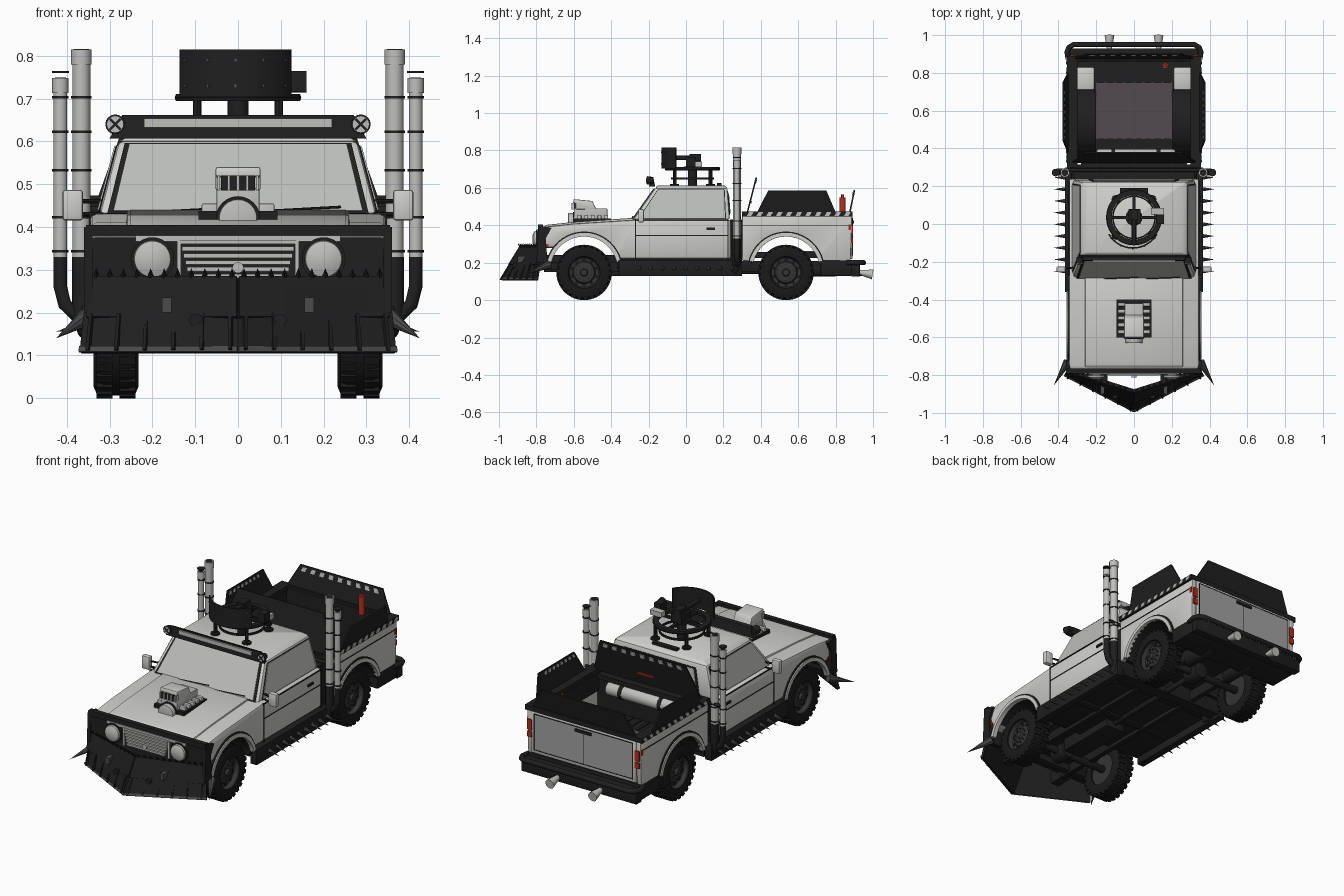
import bpy, bmesh, math
from mathutils import Vector as V, Matrix as M

if "Cube" in bpy.data.objects:
    bpy.data.objects.remove(bpy.data.objects["Cube"])

def mat(name, r, g, b):
    m = bpy.data.materials.new(name)
    m.diffuse_color = (r, g, b, 1)
    m.use_nodes = True
    m.node_tree.nodes["Principled BSDF"].inputs["Base Color"].default_value = m.diffuse_color
    return m
WHITE = mat("body_white", .62, .62, .60)
GLASS = mat("pale_glass", .50, .51, .49)
STEEL = mat("light_steel", .52, .52, .51)
GREY = mat("tailgate_grey", .36, .36, .36)
BLACK = mat("black_paint", .014, .014, .014)
TYRE = mat("tyre_black", .010, .010, .010)
RIM = mat("rim_grey", .035, .035, .035)
DARK = mat("dark_steel", .07, .07, .07)
MAUVE = mat("floor_mauve", .085, .07, .08)
RED = mat("red", .45, .03, .012)

def finish(name, bm, m, bevel=0):
    bmesh.ops.remove_doubles(bm, verts=bm.verts, dist=1e-5)
    bmesh.ops.recalc_face_normals(bm, faces=bm.faces)
    me = bpy.data.meshes.new(name)
    bm.to_mesh(me); bm.free()
    me.materials.append(m)
    o = bpy.data.objects.new(name, me)
    bpy.context.collection.objects.link(o)
    bpy.ops.object.select_all(action='DESELECT')
    o.select_set(True)
    bpy.context.view_layer.objects.active = o
    if bevel:
        b = o.modifiers.new("bevel", 'BEVEL')
        b.width, b.segments, b.limit_method, b.angle_limit = bevel, 2, 'ANGLE', math.radians(40)
        bpy.ops.object.convert(target='MESH')
    bpy.ops.object.shade_smooth_by_angle(angle=math.radians(32))

def make(name, m, fn, bevel=0):
    bm = bmesh.new(); fn(bm); finish(name, bm, m, bevel)

def box(bm, x0, x1, y0, y1, z0, z1, mx=M()):
    c = M.Translation(((x0+x1)/2, (y0+y1)/2, (z0+z1)/2))
    bmesh.ops.create_cube(bm, size=1, matrix=mx @ c @ M.Diagonal((abs(x1-x0), abs(y1-y0), abs(z1-z0), 1)))
def box2(bm, x0, x1, *r):            # mirrored pair
    box(bm, x0, x1, *r); box(bm, -x1, -x0, *r)
def cone(bm, p, q, r1, r2=None, n=16):
    p, q = V(p), V(q); d = q-p
    mx = M.Translation((p+q)/2) @ d.to_track_quat('Z', 'Y').to_matrix().to_4x4()
    bmesh.ops.create_cone(bm, cap_ends=True, segments=n, radius1=r1, radius2=r1 if r2 is None else r2, depth=d.length, matrix=mx)
def solid(bm, a, b):                 # join two matching outlines
    a = [bm.verts.new(p) for p in a]; b = [bm.verts.new(p) for p in b]
    bm.faces.new(a); bm.faces.new(b[::-1])
    for i in range(len(a)):
        j = (i+1) % len(a); bm.faces.new((a[j], a[i], b[i], b[j]))
def prism(bm, pts, x0, x1):
    solid(bm, [(x0, y, z) for y, z in pts], [(x1, y, z) for y, z in pts])
def slab(bm, c, t):
    c = [V(p) for p in c]; n = (c[1]-c[0]).cross(c[3]-c[0]).normalized()*t
    solid(bm, c, [p+n for p in c])
def on(c, u0, u1, v0, v1):           # sub-rectangle of a four-cornered face
    c = [V(p) for p in c]
    f = lambda u, v: c[0].lerp(c[1], u).lerp(c[3].lerp(c[2], u), v)
    return [f(u0, v0), f(u1, v0), f(u1, v1), f(u0, v1)]
def mir(c, s): return [(s*x, y, z) for x, y, z in c]
def lathe(bm, prof, mx, n=32, a0=0, a1=2*math.pi):
    full = a1-a0 > 6.28
    rings = [[bm.verts.new(mx @ V((r*math.cos(a), r*math.sin(a), h))) for r, h in prof]
             for a in [a0+(a1-a0)*i/n for i in range(n if full else n+1)]]
    for i in range(n):
        A, B = rings[i], rings[(i+1) % len(rings)]
        for k in range(len(prof)):
            j = (k+1) % len(prof); bm.faces.new((A[k], A[j], B[j], B[k]))
    if not full: bm.faces.new(rings[0]); bm.faces.new(rings[-1])
def arc(cy, R, a0, a1, n=18):
    return [(cy+R*math.cos(math.radians(a0+(a1-a0)*i/n)), .16+R*math.sin(math.radians(a0+(a1-a0)*i/n))) for i in range(n+1)]
def tube(name, pts, r, m):
    cu = bpy.data.curves.new(name, 'CURVE'); cu.dimensions = '3D'
    cu.bevel_depth, cu.bevel_resolution, cu.use_fill_caps = r, 3, True
    sp = cu.splines.new('POLY'); sp.points.add(len(pts)-1)
    for p, q in zip(sp.points, pts): p.co = (*q, 1)
    cu.materials.append(m)
    o = bpy.data.objects.new(name, cu); bpy.context.collection.objects.link(o)
    bpy.ops.object.select_all(action='DESELECT'); o.select_set(True)
    bpy.context.view_layer.objects.active = o
    bpy.ops.object.convert(target='MESH'); bpy.ops.object.shade_smooth_by_angle(angle=.7)
S = (1, -1); FY, RY = -.545, .535

# Front body with hood, doors and wheel arches
body = [(.24, .22)] + arc(FY, .185, 19, 140) + [(-.77, .28), (-.785, .30), (-.785, .365), (-.765, .392), (-.6, .41), (-.28, .43), (.24, .43)]
make("front_body", WHITE, lambda b: prism(b, body, -.345, .345), .014)
make("hood_panel", WHITE, lambda b: prism(b, [(-.77, .38), (-.75, .402), (-.6, .418), (-.28, .44), (-.28, .4)], -.26, .26), .008)
# Cab
lo = [(-.325, -.285, .43), (.325, -.285, .43), (.325, .235, .43), (-.325, .235, .43)]
hi = [(-.28, -.165, .6), (.28, -.165, .6), (.28, .222, .6), (-.28, .222, .6)]
make("cab", WHITE, lambda b: solid(b, lo, hi), .012)
make("roof", WHITE, lambda b: solid(b, hi, [(x*.9, y*.93, .613) for x, y, z in hi]), .006)
shield = [lo[0], lo[1], hi[1], hi[0]]; side = [lo[1], lo[2], hi[2], hi[1]]; rear = [lo[2], lo[3], hi[3], hi[2]]
def frames(b):
    slab(b, on(shield, .03, .97, .0, .97), .003); slab(b, on(rear, .12, .88, .15, .85), .003)
    for s in S: slab(b, mir(on(side, .05, .96, .03, .94), s), .003*s)
def panes(b):
    slab(b, on(shield, .05, .95, .03, .95), .006); slab(b, on(rear, .14, .86, .19, .81), .006)
    for s in S: slab(b, mir(on(side, .06, .95, .05, .92), s), .006*s)
make("window_frames", BLACK, frames)
make("window_glass", GLASS, panes)
def wipers(b):
    for x in (-.16, .06): cone(b, (x, -.29, .437), (x+.18, -.283, .447), .003, n=6)
make("wipers", BLACK, wipers)
def seams(b):
    for y in (-.27, .225): box2(b, .34, .348, y-.003, y+.003, .22, .43)
    for z in (.345, .425): box2(b, .34, .348, -.27, .225, z-.002, z+.002)
    box2(b, .34, .353, .11, .155, .375, .387)
make("door_seams_and_handles", BLACK, seams)

# Pickup bed
bed = [(.30, .21)] + arc(RY, .185, 164, 16) + [(.88, .21), (.888, .45), (.30, .45)]
def bed_sides(b):
    for s in S: prism(b, bed, s*.318, s*.345)
    box(b, -.32, .32, .872, .89, .22, .45)
make("bed_sides_and_tailgate", WHITE, bed_sides, .005)
make("tailgate_panel", GREY, lambda b: box(b, -.3, .3, .887, .8915, .24, .436))
def bed_inner(b):
    box(b, -.32, .32, .30, .315, .22, .46); box(b, -.31, .31, .86, .872, .22, .46)
    box(b, -.21, .21, .30, .87, .225, .25); box2(b, .2, .32, .72, .87, .225, .25)
    box2(b, .308, .318, .30, .87, .345, .45)
    box(b, -.32, .32, .235, .30, .14, .43)
    for s in S:
        prism(b, arc(RY, .18, 10, 170)+arc(RY, .192, 170, 10), s*.2, s*.343)
    prism(b, arc(FY, .181, 10, 142)+arc(FY, .1845, 142, 10), -.343, .343)
    for i in range(9): box(b, -.2+.05*i-.008, -.2+.05*i+.008, .32, .86, .25, .256)
make("bed_liner", BLACK, bed_inner)
make("bed_floor_plate", MAUVE, lambda b: box(b, -.2, .2, .45, .75, .255, .262))
make("bed_boxes", WHITE, lambda b: box2(b, .21, .306, .71, .83, .25, .40), .008)
make("gas_tank", STEEL, lambda b: cone(b, (-.2, .36, .40), (.22, .36, .40), .036, n=24), .012)
make("tank_straps", BLACK, lambda b: [cone(b, (x-.01, .36, .40), (x+.01, .36, .40), .039, n=24) for x in (-.11, .13)])
# Bed rails and outward leaning armour panels
side_p = [(.345, .38, .47), (.345, .80, .47), (.37, .75, .587), (.37, .44, .587)]
front_p = [(.33, .33, .46), (-.33, .33, .46), (-.26, .38, .655), (.26, .38, .655)]
tail_p = [(-.32, .87, .46), (.32, .87, .46), (.25, .897, .59), (-.25, .897, .59)]
def armour(b):
    box2(b, .30, .356, .30, .89, .447, .474); box(b, -.33, .33, .862, .89, .447, .474)
    for s in S: slab(b, mir(side_p, s), .008*s)
    slab(b, front_p, -.008); slab(b, tail_p, -.008)
    box(b, -.28, .28, .315, .37, .437, .462)
make("bed_armour", BLACK, armour)
def stripes(b):
    for i in range(11):
        y = .325+.052*i
        for s in S: slab(b, mir([(.356, y, .45), (.356, y+.024, .45), (.356, y+.036, .471), (.356, y+.012, .471)], s), .003*s)
    for i in range(9):
        u = .05+.105*i
        slab(b, on(front_p, u, u+.05, .84, .95), .003)
        slab(b, on(tail_p, u, u+.05, .76, .93), .003)
        if i < 8:
            for s in S: slab(b, mir(on(side_p, u, u+.05, .8, .93), s), -.003*s)
make("warning_stripes", STEEL, stripes)
def red_bits(b):
    cone(b, (.165, .838, .45), (.165, .838, .55), .016); cone(b, (.165, .838, .55), (.165, .838, .565), .008)
    box2(b, .312, .34, .88, .894, .305, .335); box2(b, .312, .34, .88, .894, .345, .40)
    box2(b, .34, .348, .868, .882, .375, .405)
    slab(b, on(front_p, .42, .58, .3, .36), .004); box2(b, .343, .349, -.76, -.735, .285, .3)
make("red_lights_and_extinguisher", RED, red_bits)
def gate_lines(b):
    for z in (.24, .436): box(b, -.3, .3, .889, .893, z-.002, z+.002)
    for x in (-.3, 0, .3): box(b, x-.002, x+.002, .889, .893, .24, .436)
    box(b, -.05, .05, .889, .898, .41, .425)
    box2(b, .344, .348, .30, .88, .398, .402)
make("tailgate_lines", BLACK, gate_lines)
# Wheel arch flares
def flares(b, r0, r1, x1):
    for s in S:
        for cy in (FY, RY): prism(b, arc(cy, r0, 14, 166)+arc(cy, r1, 166, 14), s*.335, s*x1)
make("white_flares", WHITE, lambda b: flares(b, .18, .2, .358))
make("black_flares", BLACK, lambda b: flares(b, .2, .207, .352))

# Wheels
tyre = [(.085, -.05), (.12, -.053), (.136, -.046), (.142, -.03), (.142, .03), (.136, .046), (.12, .053), (.085, .05)]
rim = [(0, .03), (.03, .034), (.055, .028), (.062, .016), (.078, .02), (.088, .048), (.088, -.04), (0, -.04)]
def wheels(b, kind):
    for s in S:
        for cy in (FY, RY):
            mx = M.Translation((s*.285, cy, .148)) @ M.Rotation(s*math.pi/2, 4, 'Y')
            if kind == 0:
                lathe(b, tyre, mx, 40)
                for i in range(26):
                    for k in S:
                        r = mx @ M.Rotation(math.tau*(i+.25*k)/26, 4, 'Z')
                        box(b, .128, .148, -.01, .01, k*.008, k*.046, r)
            elif kind == 1:
                lathe(b, rim, mx, 32)
                cone(b, mx @ V((0, 0, .03)), mx @ V((0, 0, .045)), .022, .016)
            for i in range(10):
                a = math.tau*i/10; d = V((math.cos(a), math.sin(a), 0))
                if kind == 1: cone(b, mx @ (d*.038+V((0, 0, .03))), mx @ (d*.038+V((0, 0, .039))), .005, n=6)
                if kind == 2: cone(b, mx @ (d*.068+V((0, 0, .014))), mx @ (d*.068+V((0, 0, .0225))), .009, n=10)
for k, (n, m) in enumerate((("tyres", TYRE), ("rims", RIM), ("rim_holes", TYRE))):
    make(n, m, lambda b: wheels(b, k))
# Chassis
def chassis(b):
    box(b, -.205, .205, -.76, -.36, .2, .24); box(b, -.33, .33, -.37, .30, .17, .24)
    box2(b, .13, .16, -.76, .88, .15, .21); box(b, -.06, .06, -.5, -.15, .13, .2)
    for cy in (FY, RY):
        cone(b, (-.27, cy, .15), (.27, cy, .15), .02); cone(b, (.03, cy-.05, .15), (.03, cy+.05, .15), .045)
    cone(b, (0, -.2, .165), (.03, .5, .15), .014)
    for x in (-.13, .13): cone(b, (x, .6, .16), (x, .8, .16), .035); cone(b, (x, .8, .155), (x, .95, .14), .012)
    for y in (-.7, -.1, .2, .75): box(b, -.3, .3, y-.02, y+.02, .16, .2)
    box2(b, .325, .366, -.36, .30, .128, .215)
    box(b, -.345, .345, .72, .885, .13, .215); box(b, -.35, .35, .885, .93, .125, .2)
make("chassis_sills_and_bumper", BLACK, chassis, .004)
tube("rear_bumper_bar", [(-.345, .86, .2), (-.355, .91, .2), (-.345, .935, .2), (-.32, .95, .2), (.32, .95, .2), (.345, .935, .2), (.355, .91, .2), (.345, .86, .2)], .014, BLACK)
make("exhaust_tips", STEEL, lambda b: [cone(b, (x, .92, .15), (x, .998, .137), .012, .026) for x in (-.13, .13)])
def spikes(b):
    for s in S:
        for i in range(9): cone(b, (s*.364, -.25+.062*i, .17), (s*.425, -.25+.062*i, .155), .011, 0, 8)
        cone(b, (s*.352, -.73, .19), (s*.425, -.855, .14), .022, 0, 8)
make("side_spikes", DARK, spikes)

# Exhaust stacks
for s in S:
    tube("stack_bend", [(s*.3, .2, .15), (s*.355, .265, .16), (s*.366, .272, .2), (s*.366, .272, .33)], .0225, BLACK)
    tube("outer_stack_bend", [(s*.33, .272, .19), (s*.38, .272, .195), (s*.405, .272, .22), (s*.415, .272, .26), (s*.415, .272, .33)], .0165, BLACK)
def stacks(b, m):
    for s in S:
        for x, r, top in ((.366, .021, .815), (.415, .016, .748)):
            if m: cone(b, (s*x, .272, .33), (s*x, .272, top), r); cone(b, (s*x, .272, top-.035), (s*x, .272, top), r+.003)
            else:
                for z in (.34, .42, .53, .62, .70): cone(b, (s*x, .272, z), (s*x, .272, z+.006), r+.003)
                cone(b, (s*x, .272, top-.001), (s*x, .272, top+.001), r-.003)
        if not m: cone(b, (s*.415, .272, .76), (s*.415, .272, .764), .02)
    if not m: cone(b, (-.41, .285, .44), (.41, .285, .44), .009)
make("stack_pipes", STEEL, lambda b: stacks(b, 1))
make("stack_clamps", BLACK, lambda b: stacks(b, 0))

# Grille, headlights and nose frame
def nose(b):
    box(b, -.355, .355, -.792, -.765, .378, .405); box(b, -.345, .345, -.789, -.77, .2, .375)
    for s in S: prism(b, [(-.72, .385), (-.79, .40), (-.80, .2), (-.74, .2), (-.75, .33)], s*.34, s*.36)
    for s in S: cone(b, (s*.2, -.789, .325), (s*.2, -.802, .325), .051, n=28)
make("nose_frame", BLACK, nose)
def grille(b):
    prism(b, [(-.797, .366), (-.788, .366), (-.788, .38), (-.797, .38)], -.24, .24)
    for i in range(6): box(b, -.135+.004*i, .135-.004*i, -.803, -.789, .36-.016*i, .37-.016*i)
    box2(b, .133, .143, -.8, -.789, .27, .37); cone(b, (0, -.79, .305), (0, -.812, .305), .013)
    for s in S: cone(b, (s*.2, -.79, .325), (s*.2, -.812, .325), .046, .042, 28); cone(b, (s*.2, -.812, .325), (s*.2, -.822, .325), .042, .02, 28)
make("grille_and_headlights", STEEL, grille)
# V plough with ribs and teeth
pl = [(0, -.99, .11), (.37, -.80, .11), (.352, -.775, .28), (0, -.885, .28)]
def plough(b):
    for s in S:
        slab(b, mir(pl, s), -.012*s); slab(b, mir(on(pl, 0, .97, .45, 1), s), .01*s)
        for i in range(6):
            slab(b, mir(on(pl, .03+.18*i, .05+.18*i, 0, .5), s), .012*s)
        for i in range(11):
            p = V(mir(on(pl, .04+.09*i, 1, 1, 1)[:1], s)[0]); cone(b, p, p+V((0, -.02, .024)), .009, 0, 6)
        box(b, s*.14, s*.19, -.84, -.7, .16, .24)
        p = V(mir(on(pl, .27, 1, .42, 1)[:1], s)[0]); cone(b, p, p+V((0, -.02, 0)), .016)
make("plough", BLACK, plough)
make("plough_blade", DARK, lambda b: [slab(b, mir(on(pl, 0, 1, -.02, .05), s), .006*s) for s in S])
make("tow_hooks", DARK, lambda b: box2(b, .155, .178, -.90, -.85, .2, .235))

# Hood blower
def blower(b):
    box(b, -.05, .05, -.6, -.42, .41, .49)
    for y in range(5): box2(b, .045, .085, -.58+.036*y, -.56+.036*y, .41, .455)
    cone(b, (0, -.60, .42), (0, -.63, .42), .045, n=24)
make("blower", STEEL, blower, .004)
make("blower_base", BLACK, lambda b: (box(b, -.092, .092, -.6, -.4, .40, .437), cone(b, (0, -.595, .42), (0, -.605, .42), .052, n=24), box(b, -.04, .04, -.608, -.55, .485, .52)))
make("air_scoop", WHITE, lambda b: prism(b, [(-.604, .518), (-.6, .54), (-.5, .53), (-.48, .485), (-.59, .485), (-.59, .518)], -.052, .052), .004)
make("scoop_bars", STEEL, lambda b: [box(b, x-.003, x+.003, -.612, -.6, .485, .52) for x in (-.045, -.022, 0, .022, .045)])
# Mirrors, roof visor and lamps
make("mirrors", WHITE, lambda b: box2(b, .362, .41, -.255, -.225, .415, .487), .007)
make("mirror_arms", BLACK, lambda b: [cone(b, (s*.32, -.23, z), (s*.37, -.238, z), .005, n=8) for s in S for z in (.43, .46)])
def visor(b):
    solid(b, [(-.30, -.197, .607), (.30, -.197, .607), (.29, -.165, .607), (-.29, -.165, .607)], [(-.27, -.192, .662), (.27, -.192, .662), (.27, -.175, .657), (-.27, -.175, .657)])
    for s in S: cone(b, (s*.287, -.175, .64), (s*.287, -.208, .64), .016, .023)
make("roof_visor", BLACK, visor)
make("visor_strip", STEEL, lambda b: box(b, -.22, .22, -.202, -.19, .632, .654))
make("roof_lamps", STEEL, lambda b: [cone(b, (s*.287, -.206, .64), (s*.287, -.211, .64), .019) for s in S])
make("lamp_crosses", BLACK, lambda b: [box(b, -.003, .003, -.002, .002, -.018, .018, M.Translation((s*.287, -.212, .64)) @ M.Rotation(k*math.pi/4, 4, 'Y')) for s in S for k in S])

# Roof turret
def turret(b):
    c = M.Translation((0, .035, 0))
    lathe(b, [(.118, .694), (.145, .694), (.148, .702), (.145, .711), (.118, .711)], c, 40)
    lathe(b, [(.108, .645), (.116, .645), (.116, .656), (.108, .656)], c, 40)
    cone(b, (0, .035, .61), (0, .035, .72), .024); cone(b, (0, .035, .7), (0, .035, .715), .045)
    for i in range(4):
        a = math.pi/4+i*math.pi/2; d = V((math.cos(a), math.sin(a), 0))
        p = V((0, .035, .61))+d*.135; cone(b, p, p+V((0, 0, .09)), .01, n=8); cone(b, p, p+V((0, 0, .012)), .024, n=8)
    box(b, -.14, .14, .027, .043, .696, .708); box(b, -.008, .008, -.1, .17, .696, .708)
    lathe(b, [(.143, .705), (.151, .705), (.151, .815), (.143, .815)], M.Translation((-.006, .02, 0)), 24, math.radians(-150), math.radians(-30))
    box(b, .12, .16, .0, .05, .715, .765); box(b, -.03, .035, .0, .08, .71, .75); box(b, -.075, .075, .165, .19, .61, .625)
    cone(b, (0, .04, .76), (0, -.11, .76), .012); box(b, -.02, .02, .02, .08, .745, .78)
make("turret", BLACK, turret)
make("turret_box", STEEL, lambda b: box(b, .09, .16, .05, .085, .713, .74))
def rivets(b):
    for i in range(5):
        a = math.radians(-140+25*i); d = V((math.cos(a), math.sin(a), 0))
        for z in (.73, .79): p = V((-.006, .02, z)); cone(b, p+d*.15, p+d*.154, .004, n=6)
make("shield_rivets", DARK, rivets)
